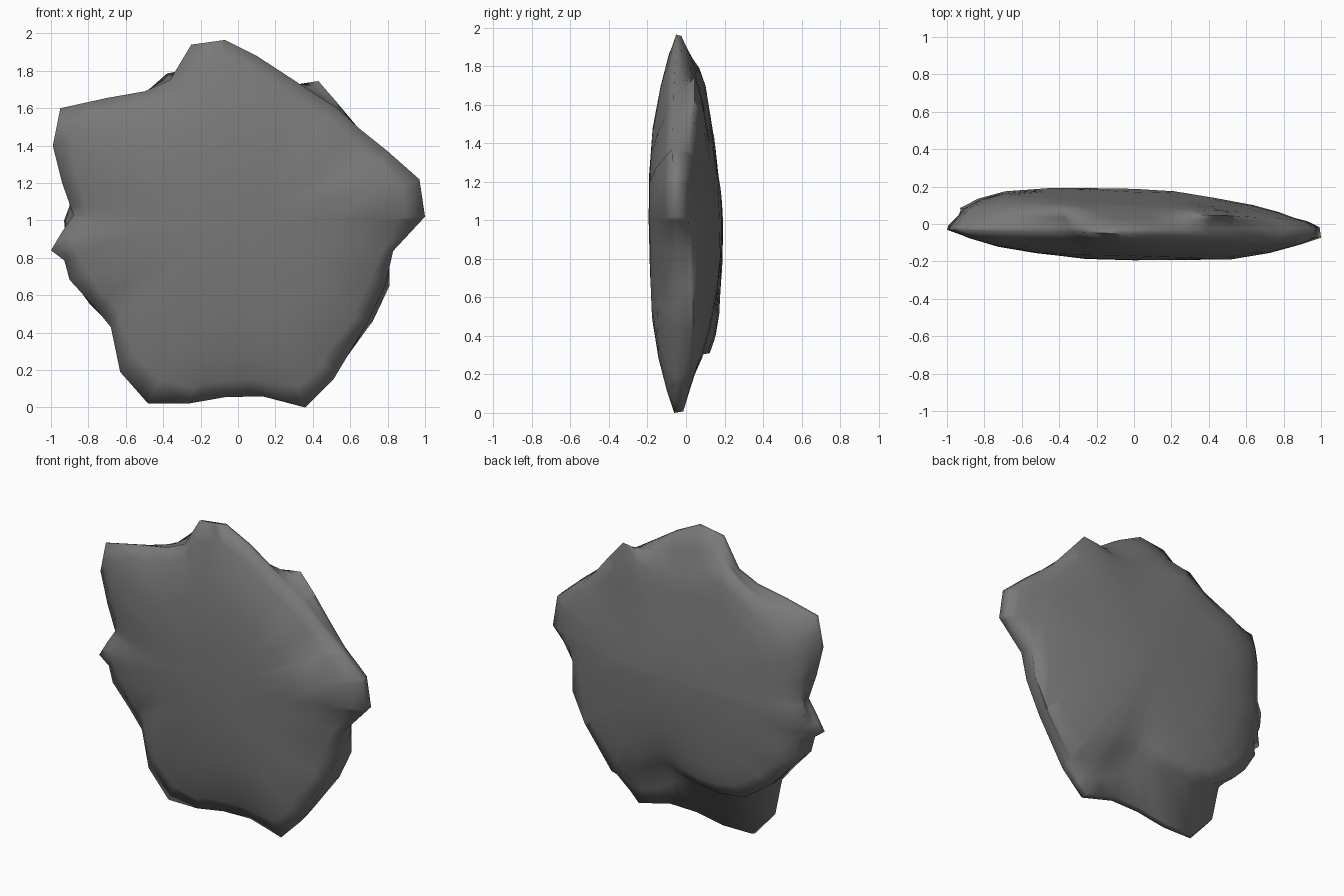
import bpy, bmesh, math
from mathutils import Vector, noise

if "Cube" in bpy.data.objects:
    bpy.data.objects.remove(bpy.data.objects["Cube"])

# Outer rim of the front slab (x, z), clockwise from the top
FRONT = [(-.25, 1.94), (-.07, 1.965), (.10, 1.88), (.33, 1.73), (.53, 1.60), (.65, 1.49),
         (.80, 1.37), (.97, 1.22), (1.0, 1.02), (.83, .84), (.79, .66), (.69, .45),
         (.51, .15), (.36, .0), (.13, .06), (-.07, .055), (-.27, .02), (-.48, .02),
         (-.63, .19), (-.68, .43), (-.77, .54), (-.90, .68), (-.92, .78), (-1.0, .84),
         (-.94, .94), (-.88, 1.03), (-.94, 1.2), (-.99, 1.4), (-.95, 1.60), (-.70, 1.655),
         (-.50, 1.69), (-.37, 1.74)]
# Rim of the smaller layer fused to the back
BACK = [(-.38, 1.785), (-.33, 1.79), (-.10, 1.72), (.20, 1.70), (.33, 1.73), (.43, 1.745),
        (.53, 1.63), (.65, 1.48), (.75, 1.33), (.84, 1.17), (.86, 1.0), (.81, .84),
        (.81, .65), (.72, .46), (.52, .20), (.36, .20), (.20, .28), (.04, .36),
        (-.14, .33), (-.33, .31), (-.51, .33), (-.70, .46), (-.79, .55), (-.88, .69),
        (-.87, .80), (-.92, .90), (-.93, 1.0), (-.90, 1.08), (-.90, 1.25), (-.88, 1.45),
        (-.72, 1.58), (-.50, 1.68)]


def angle(p):
    return math.atan2(p[1] - 1, p[0])


def radius(outline, a):
    """Distance from the slab centre to an outline along angle a."""
    d = (math.cos(a), math.sin(a))
    best = 0
    for p, q in zip(outline, outline[1:] + outline[:1]):
        px, pz, ex, ez = p[0], p[1] - 1, q[0] - p[0], q[1] - p[1]
        den = d[0] * ez - d[1] * ex
        if abs(den) < 1e-9:
            continue
        r = (px * ez - pz * ex) / den
        s = (px * d[1] - pz * d[0]) / den
        if r > 0 and -1e-6 <= s <= 1 + 1e-6:
            best = max(best, r)
    return best


# Sample at every rim corner, skipping near duplicates
angles = []
for a in sorted(angle(p) for p in FRONT + BACK):
    if not angles or a - angles[-1] > .014:
        angles.append(a)
rf = [radius(FRONT, a) for a in angles]
rb = [radius(BACK, a) for a in angles]


def soften(rs, k):
    """Blur a rim so the broad faces lose its corners."""
    for _ in range(k):
        rs = [(rs[i - 1] + 2 * rs[i] + rs[(i + 1) % len(rs)]) / 4 for i in range(len(rs))]
    return rs


def ledge(a):
    """1 along the overhanging ledge at the lower left of the back, else 0."""
    return max(0, min(1, 2.0 - abs(a + 2.05) * 3))


crease = [f + (b - f) * (.5 + .46 * ledge(a)) for f, b, a in zip(rf, rb, angles)]
f1, f4, f12 = soften(rf, 1), soften(rf, 4), soften(rf, 12)
b1, b4, b12 = soften(rb, 1), soften(rb, 4), soften(rb, 12)

# Rings from front to back: radii, scale, depth, sideways tilt, upper tilt, ledge lift
rings = [(f12, .28, -.188, -.01, 0, 0), (f12, .55, -.172, -.03, 0, 0),
         (f4, .75, -.137, -.025, 0, 0), (f1, .90, -.092, -.02, 0, 0),
         (rf, 1, -.052, -.022, 0, 0), (rf, .992, -.012, -.005, .012, 0),
         (crease, 1, .026, -.012, 0, .04), (rb, 1, .058, -.03, 0, .055),
         (b1, .90, .098, -.045, .015, .035), (b4, .75, .135, -.055, .045, .015),
         (b12, .5, .166, -.055, .085, 0), (b12, .25, .182, -.04, .06, 0)]

bm = bmesh.new()
loops = []
for rs, s, y, tx, tz, lift in rings:
    loop = []
    for a, r in zip(angles, rs):
        x, z = r * s * math.cos(a), r * s * math.sin(a)
        bump = .005 * noise.noise(Vector((x * 3, y * 4, z * 3)))
        depth = y + tx * x - tz * max(z, 0) + lift * ledge(a) + bump
        loop.append(bm.verts.new((x, depth, z + 1)))
    loops.append(loop)
n = len(angles)
for lo, hi in zip(loops, loops[1:]):
    for i in range(n):
        j = (i + 1) % n
        bm.faces.new((lo[i], lo[j], hi[j], hi[i]))
# Close both broad faces
for loop, y in ((loops[0], -.194), (loops[-1], .188)):
    c = bm.verts.new((0, y, 1))
    for i in range(n):
        bm.faces.new((loop[i], loop[(i + 1) % n], c))
bmesh.ops.recalc_face_normals(bm, faces=bm.faces)

mesh = bpy.data.meshes.new("rock_slab")
bm.to_mesh(mesh)
bm.free()
rock = bpy.data.objects.new("rock_slab", mesh)
bpy.context.collection.objects.link(rock)
mat = bpy.data.materials.new("dark grey stone")
mat.diffuse_color = (.19, .19, .19, 1)
mat.use_nodes = True
mat.node_tree.nodes["Principled BSDF"].inputs["Base Color"].default_value = mat.diffuse_color
mesh.materials.append(mat)
bpy.context.view_layer.objects.active = rock
rock.select_set(True)
bpy.ops.object.shade_smooth_by_angle(angle=math.radians(85))
